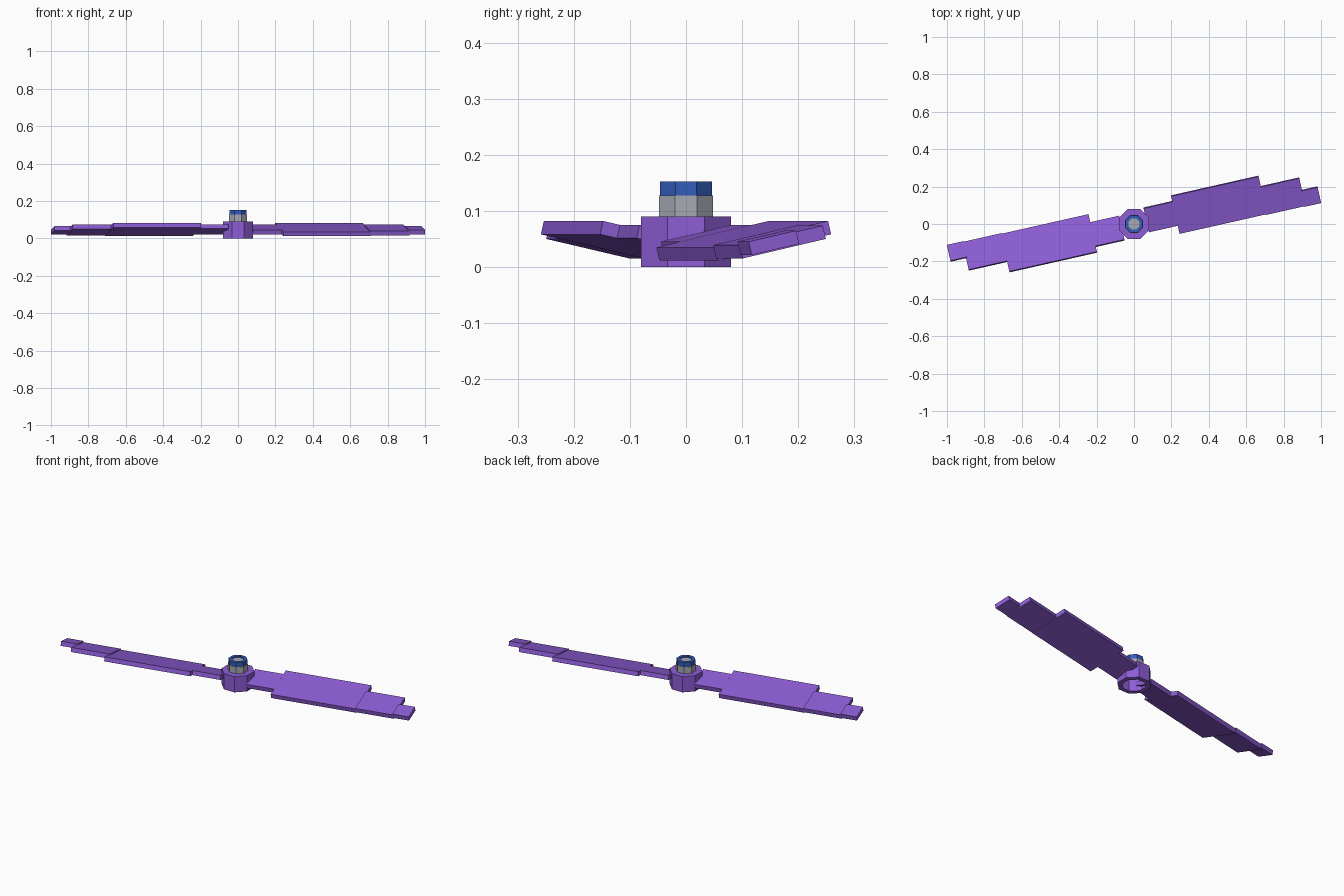
import bpy, bmesh, math
from mathutils import Matrix, Vector

if "Cube" in bpy.data.objects:
    bpy.data.objects.remove(bpy.data.objects["Cube"], do_unlink=True)


def material(name, rgb):
    m = bpy.data.materials.new(name)
    m.use_nodes = True
    col = (*rgb, 1)
    m.diffuse_color = col
    m.node_tree.nodes["Principled BSDF"].inputs["Base Color"].default_value = col
    return m


PURPLE = material("purple", (0.27, 0.11, 0.67))
GREY = material("steel grey", (0.38, 0.41, 0.45))
BLUE = material("blue", (0.033, 0.107, 0.50))


def finish(name, bm, mat):
    me = bpy.data.meshes.new(name)
    bm.to_mesh(me)
    bm.free()
    me.materials.append(mat)
    ob = bpy.data.objects.new(name, me)
    bpy.context.collection.objects.link(ob)
    return ob


def octagon_shell(name, profile, mat, cap=False):
    """Sweep (flat radius, z) points round z in eight flat sides."""
    bm = bmesh.new()
    rings = []
    for r, z in profile:
        c = r / math.cos(math.pi / 8)
        rings.append([bm.verts.new((c * math.cos((k + 0.5) * math.pi / 4),
                                    c * math.sin((k + 0.5) * math.pi / 4), z))
                      for k in range(8)])
    for a, b in zip(rings, rings[1:]):
        for k in range(8):
            n = (k + 1) % 8
            bm.faces.new((a[k], a[n], b[n], b[k]))
    if cap:
        bm.faces.new(rings[-1])
    return finish(name, bm, mat)


# Hub: eight-sided collar, open underneath
octagon_shell("hub", [(0.055, 0), (0.08, 0), (0.08, 0.09), (0.04, 0.09)], PURPLE)
# Shaft: grey sleeve with a plain end inside the cap ring
octagon_shell("shaft", [(0.048, 0.09), (0.048, 0.128), (0.03, 0.128), (0.03, 0.146)],
              GREY, cap=True)
# Cap ring: blue nut round the shaft end
octagon_shell("cap_ring", [(0.046, 0.128), (0.046, 0.153), (0.03, 0.153), (0.03, 0.146)],
              BLUE)

# Blades: overlapping pitched slabs, repeated half a turn apart
YAW, PITCH, THICK = math.radians(12.7), math.radians(12.9), 0.0245
SLABS = {  # start, end, trailing edge, leading edge, centre height
    "root": (0.068, 0.226, -0.061, 0.075, 0.0487),
    "main": (0.226, 0.706, -0.105, 0.106, 0.047),
    "outer": (0.700, 0.916, -0.108, 0.049, 0.045),
    "tip": (0.910, 1.001, -0.111, -0.019, 0.0435),
}
for side, turn in (("left", 0), ("right", math.pi)):
    for part, (u0, u1, v0, v1, z) in SLABS.items():
        width = (v1 - v0 - THICK * math.sin(PITCH)) / math.cos(PITCH)
        bm = bmesh.new()
        bmesh.ops.create_cube(bm, size=1)
        bm.transform(Matrix.Rotation(turn + YAW, 4, "Z")
                     @ Matrix.Translation(Vector(((u0 + u1) / 2, (v0 + v1) / 2, z)))
                     @ Matrix.Rotation(PITCH, 4, "X")
                     @ Matrix.Diagonal((u1 - u0, width, THICK, 1)))
        finish(f"{side}_blade_{part}", bm, PURPLE)
